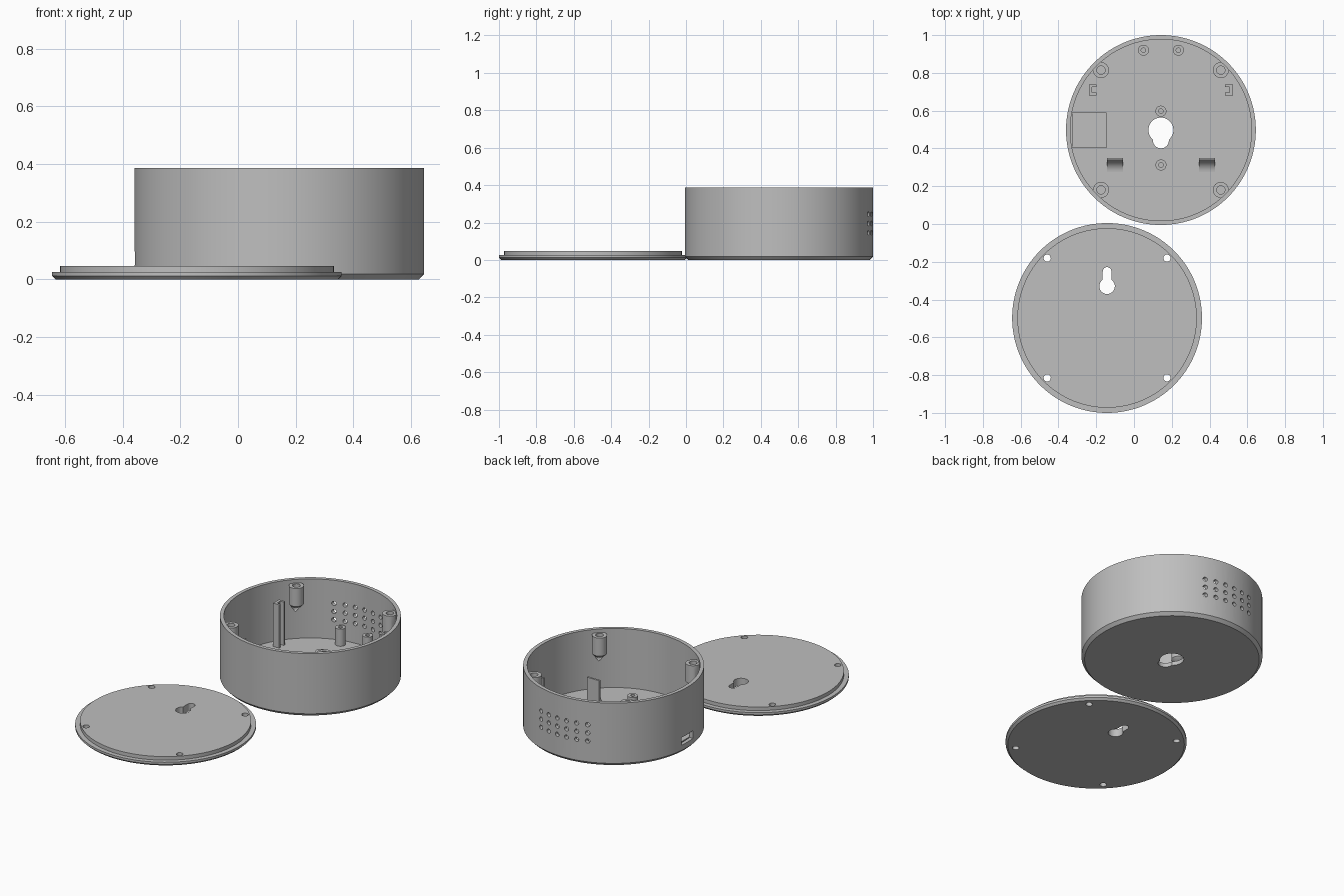
import bpy, bmesh, math
from math import sin, cos, pi, radians

if "Cube" in bpy.data.objects:
    bpy.data.objects.remove(bpy.data.objects["Cube"])

BODY = (0.1425, 0.4975)
LID = (-0.1425, -0.4975)
grey = bpy.data.materials.new("grey plastic")
grey.diffuse_color = (0.52, 0.52, 0.52, 1)
grey.use_nodes = True
grey.node_tree.nodes["Principled BSDF"].inputs["Base Color"].default_value = grey.diffuse_color


def finish(name, bm):
    """Turn a bmesh into a named, smooth-by-angle object."""
    bmesh.ops.remove_doubles(bm, verts=bm.verts, dist=1e-5)
    bmesh.ops.recalc_face_normals(bm, faces=bm.faces)
    me = bpy.data.meshes.new(name)
    bm.to_mesh(me)
    bm.free()
    me.materials.append(grey)
    ob = bpy.data.objects.new(name, me)
    bpy.context.collection.objects.link(ob)
    smooth(ob)
    return ob


def smooth(ob):
    bpy.ops.object.select_all(action='DESELECT')
    ob.select_set(True)
    bpy.context.view_layer.objects.active = ob
    bpy.ops.object.shade_smooth_by_angle(angle=radians(30))


def lathe(name, profile, centre, n=32, tip_shift=(0, 0)):
    """Revolve (radius, z) points; the last point may be shifted sideways."""
    bm = bmesh.new()
    rings = []
    for i, (r, z) in enumerate(profile):
        sx, sy = tip_shift if i == len(profile) - 1 else (0, 0)
        if r == 0:
            rings.append([bm.verts.new((centre[0] + sx, centre[1] + sy, z))] * n)
        else:
            rings.append([bm.verts.new((centre[0] + r * cos(2 * pi * k / n),
                                        centre[1] + r * sin(2 * pi * k / n), z))
                          for k in range(n)])
    for a, b in zip(rings, rings[1:]):
        for k in range(n):
            j = (k + 1) % n
            bm.faces.new(list(dict.fromkeys((a[k], a[j], b[j], b[k]))))
    return finish(name, bm)


def prism(name, outline, depth, place):
    """Extrude a 2D outline between two depths; place maps (u, v, d) to xyz."""
    bm = bmesh.new()
    lo, hi = ([bm.verts.new(place(u, v, d)) for u, v in outline] for d in depth)
    bm.faces.new(lo)
    bm.faces.new(hi)
    for k in range(len(lo)):
        j = (k + 1) % len(lo)
        bm.faces.new((lo[k], lo[j], hi[j], hi[k]))
    return finish(name, bm)


def flat(u, v, d):
    return (u, v, d)


def rect(x0, x1, y0, y1):
    return [(x0, y0), (x1, y0), (x1, y1), (x0, y1)]


def circle(x, y, r, n=20):
    return [(x + r * cos(2 * pi * k / n), y + r * sin(2 * pi * k / n)) for k in range(n)]


def keyhole(x, y, big, small, dist, way):
    a = math.asin(small / big)
    pts = []
    for k in range(41):
        t = pi / 2 + a + (2 * pi - 2 * a) * k / 40
        pts.append((x + big * cos(t), y + way * big * sin(t)))
    for k in range(17):
        t = pi * k / 16
        pts.append((x + small * cos(t), y + way * (dist + small * sin(t))))
    return pts


def cut(ob, cutters):
    """Subtract all cutters, then remove them."""
    bpy.ops.object.select_all(action='DESELECT')
    for c in cutters:
        c.hide_render = True
        c.select_set(True)
    bpy.context.view_layer.objects.active = cutters[0]
    if len(cutters) > 1:
        bpy.ops.object.join()
    mod = ob.modifiers.new("holes", 'BOOLEAN')
    mod.operation, mod.solver, mod.object = 'DIFFERENCE', 'EXACT', cutters[0]
    bpy.context.view_layer.objects.active = ob
    bpy.ops.object.modifier_apply(modifier=mod.name)
    bpy.data.objects.remove(cutters[0])
    smooth(ob)


bx, by = BODY
lx, ly = LID
corners = [(sx * 0.317, sy * 0.317) for sx in (-1, 1) for sy in (-1, 1)]

# Round case with chamfered base
case = lathe("case", [(0, 0), (0.485, 0), (0.5025, 0.018), (0.5025, 0.387),
                      (0.48, 0.387), (0.48, 0.025), (0, 0.025)], BODY, 128)
cutters = [prism("floor_keyhole", keyhole(bx, by, 0.066, 0.042, 0.055, -1), (-0.1, 0.1), flat),
           prism("port_opening", rect(by - 0.055, by + 0.055, 0.05, 0.097), (-0.6, -0.42),
                 lambda u, v, d: (bx + d, u, v))]
# Ventilation grid in the back wall
for i in range(6):
    for z in (0.145, 0.195, 0.245):
        cutters.append(prism("vent", circle(bx + (i - 2.5) * 0.063, z, 0.013, 16), (0.85, 1.1),
                             lambda u, v, d: (u, d, v)))
cut(case, cutters)

# Screw posts on the wall, tapering back into it
for x, y in corners:
    s = 0.022
    lathe("screw_post", [(0, 0.29), (0.022, 0.29), (0.022, 0.365), (0.042, 0.365),
                         (0.042, 0.255), (0, 0.19)], (bx + x, by + y), 32,
          (math.copysign(s, x), math.copysign(s, y)))

# Board standoffs on the floor
for x, y in ((-0.0925, 0.4225), (0.0925, 0.4225), (0, 0.1), (0, -0.185)):
    lathe("standoff", [(0, 0.06), (0.012, 0.06), (0.012, 0.13), (0.029, 0.13),
                       (0.029, 0.02), (0, 0.02)], (bx + x, by + y), 28)

for side in (-1, 1):
    # Channel-shaped board guides, open towards the middle
    guide = [(0.382, 0.184), (0.382, 0.242), (0.34, 0.242), (0.34, 0.228),
             (0.364, 0.228), (0.364, 0.198), (0.34, 0.198), (0.34, 0.184)]
    prism("board_guide", [(bx + side * u, by + v) for u, v in guide], (0.02, 0.29), flat)
    # Upright clips with a curved foot
    foot = [(0.275 + 0.063 * sin(pi / 2 * k / 12), 0.025 + 0.065 * (1 - cos(pi / 2 * k / 12)))
            for k in range(13)]
    clip = [(0.35, 0.02), (0.35, 0.18), (0.338, 0.18)] + foot[::-1] + [(0.275, 0.02)]
    c = bx + side * 0.243
    prism("clip", clip, (c - 0.042, c + 0.042), lambda u, v, d: (d, u, v))

# Raised pad behind the port
prism("port_pad", rect(bx - 0.472, bx - 0.287, by - 0.094, by + 0.094), (0.02, 0.05), flat)

# Stepped lid with screw holes and hanging slot
lid = lathe("lid", [(0, 0), (0.49, 0), (0.5025, 0.012), (0.5025, 0.025), (0.475, 0.025),
                    (0.475, 0.047), (0, 0.047)], LID, 128)
cutters = [prism("lid_keyhole", keyhole(lx, ly + 0.168, 0.041, 0.023, 0.078, 1), (-0.1, 0.2), flat)]
for x, y in corners:
    cutters.append(prism("screw_hole", circle(lx + x, ly + y, 0.019), (-0.1, 0.2), flat))
cut(lid, cutters)
